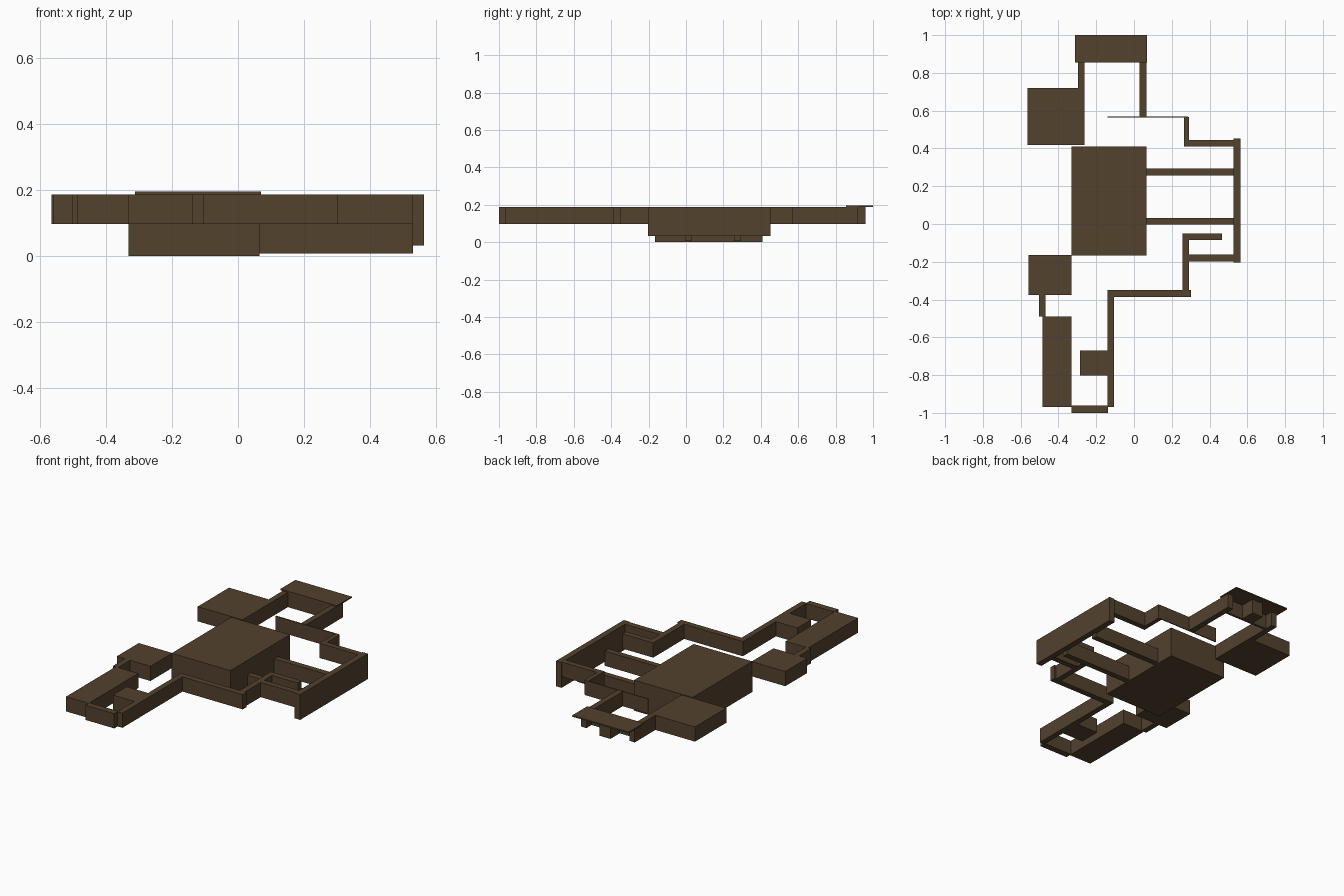
import bpy

mat = bpy.data.materials.new("dark_brown")
mat.diffuse_color = (0.087, 0.054, 0.027, 1)

LOW, HIGH = 0.097, 0.187   # standard storey bottom and top


def box(name, x0, x1, y0, y1, z0=LOW, z1=HIGH):
    bpy.ops.mesh.primitive_cube_add(
        size=1, location=((x0 + x1) / 2, (y0 + y1) / 2, (z0 + z1) / 2))
    ob = bpy.context.object
    ob.name = name
    ob.scale = (x1 - x0, y1 - y0, z1 - z0)
    bpy.ops.object.transform_apply(location=False, rotation=False, scale=True)
    ob.data.materials.append(mat)
    return ob


# Solid blocks
box("main_block", -0.332, 0.065, -0.167, 0.41, 0.0)
box("north_west_block", -0.565, -0.262, 0.417, 0.72)
box("west_block", -0.558, -0.33, -0.375, -0.163)
box("south_west_block", -0.485, -0.332, -0.97, -0.49)
box("west_link", -0.503, -0.468, -0.49, -0.375)
box("south_inner_block", -0.285, -0.14, -0.803, -0.67)

# Northern pavilion: thin roof on walls and piers
box("north_roof", -0.312, 0.07, 0.855, 1.0, HIGH, 0.195)
box("north_left_wall", -0.297, -0.262, 0.72, 0.92)
box("north_right_wall", 0.03, 0.065, 0.57, 0.92)
box("north_cross_wall", -0.262, 0.03, 0.856, 0.87)
box("north_middle_pier", -0.16, -0.085, 0.87, 0.96)
box("thin_wall", -0.14, 0.285, 0.563, 0.569)

# Eastern courtyard walls
box("east_wall", 0.526, 0.563, -0.203, 0.452, 0.032)
box("north_east_step", 0.265, 0.292, 0.41, 0.566)
box("north_east_wall", 0.292, 0.526, 0.411, 0.446)
box("south_east_wall", 0.292, 0.526, -0.198, -0.162)
box("south_east_step", 0.257, 0.292, -0.35, -0.05)
box("courtyard_stub", 0.292, 0.465, -0.086, -0.05)

# Low bars joining main block and east wall
for i, y in enumerate((0.015, 0.275)):
    box(f"low_bar_{i + 1}", 0.065, 0.53, y - 0.018, y + 0.018, 0.007, LOW)

# Southern walls
box("south_wall", -0.14, 0.303, -0.387, -0.35)
box("south_long_wall", -0.14, -0.105, -0.968, -0.387)
box("south_end_wall", -0.332, -0.138, -1.0, -0.96)
